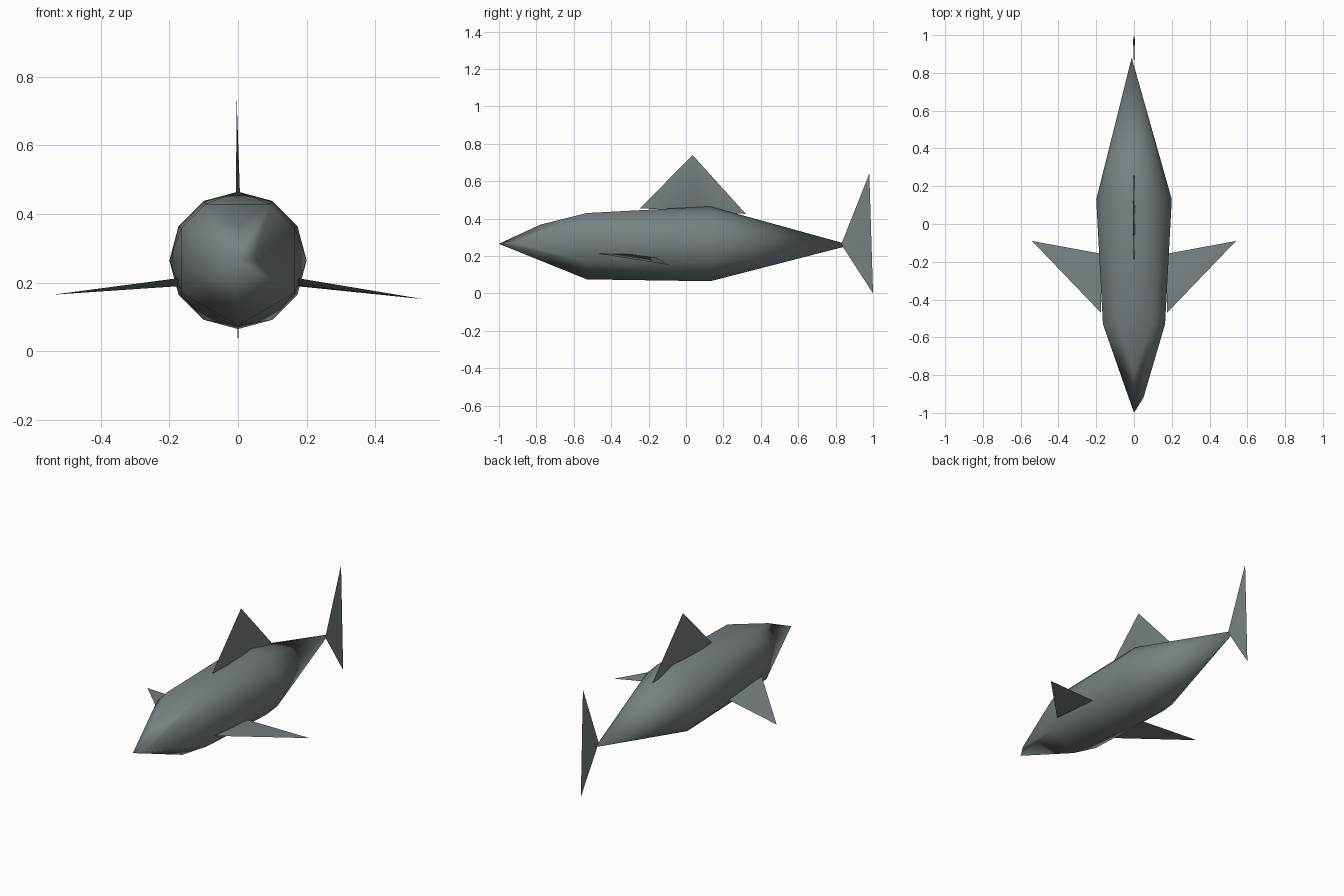
import bpy, bmesh, math

if "Cube" in bpy.data.objects:
    bpy.data.objects.remove(bpy.data.objects["Cube"])

skin = bpy.data.materials.new("slate grey")
skin.diffuse_color = (0.19, 0.22, 0.225, 1)
skin.use_nodes = True
skin.node_tree.nodes["Principled BSDF"].inputs["Base Color"].default_value = skin.diffuse_color
AXIS_Z = 0.265


def hull(name, points, angle):
    """Smooth convex solid around a few points."""
    bm = bmesh.new()
    for p in points:
        bm.verts.new(p)
    bmesh.ops.convex_hull(bm, input=bm.verts[:])
    bmesh.ops.delete(bm, geom=[v for v in bm.verts if not v.link_faces], context='VERTS')
    bmesh.ops.recalc_face_normals(bm, faces=bm.faces[:])
    me = bpy.data.meshes.new(name)
    bm.to_mesh(me)
    bm.free()
    me.materials.append(skin)
    ob = bpy.data.objects.new(name, me)
    bpy.context.collection.objects.link(ob)
    bpy.ops.object.select_all(action='DESELECT')
    ob.select_set(True)
    bpy.context.view_layer.objects.active = ob
    bpy.ops.object.shade_smooth_by_angle(angle=math.radians(angle))
    return ob


def ring(y, r, degrees):
    return [(r * math.cos(math.radians(a)), y, AXIS_Z + r * math.sin(math.radians(a)))
            for a in degrees]


# Body: full middle ring, sparse shoulder ring, blunt nose and pointed tail
body = ring(0.13, 0.2, range(0, 360, 30))
body += ring(-0.53, 0.19, (30, 60, 120, 150, 210, 270, 330))
body += [(0, -1, AXIS_Z), (0.05, -0.92, 0.27), (0, -0.78, 0.367), (-0.012, 0.88, 0.258)]
hull("body", body, 80)

# Dorsal fin, thickest in the middle of its base
hull("dorsal_fin", [(0, -0.245, 0.455), (-0.004, 0.035, 0.74), (0, 0.32, 0.425),
                    (-0.006, 0.03, 0.45), (0.006, 0.03, 0.45)], 80)

# Tail fin, upright and thickest at the back edge
hull("tail_fin", [(0, 0.83, 0.262), (0, 0.98, 0.64), (0, 1.0, 0.0),
                  (-0.005, 0.975, 0.27), (0.005, 0.975, 0.27)], 80)

# Side fins, sloping down and outward
for side, name in ((1, "right_side_fin"), (-1, "left_side_fin")):
    t = 0.009 if side > 0 else 0.002
    tip_z = 0.152 if side > 0 else 0.165
    hull(name, [(side * 0.175, -0.47, 0.213), (side * 0.54, -0.09, tip_z),
                (side * 0.17, -0.158, 0.19),
                (side * 0.19, -0.3, 0.2 + t), (side * 0.19, -0.3, 0.2 - t)], 80)
